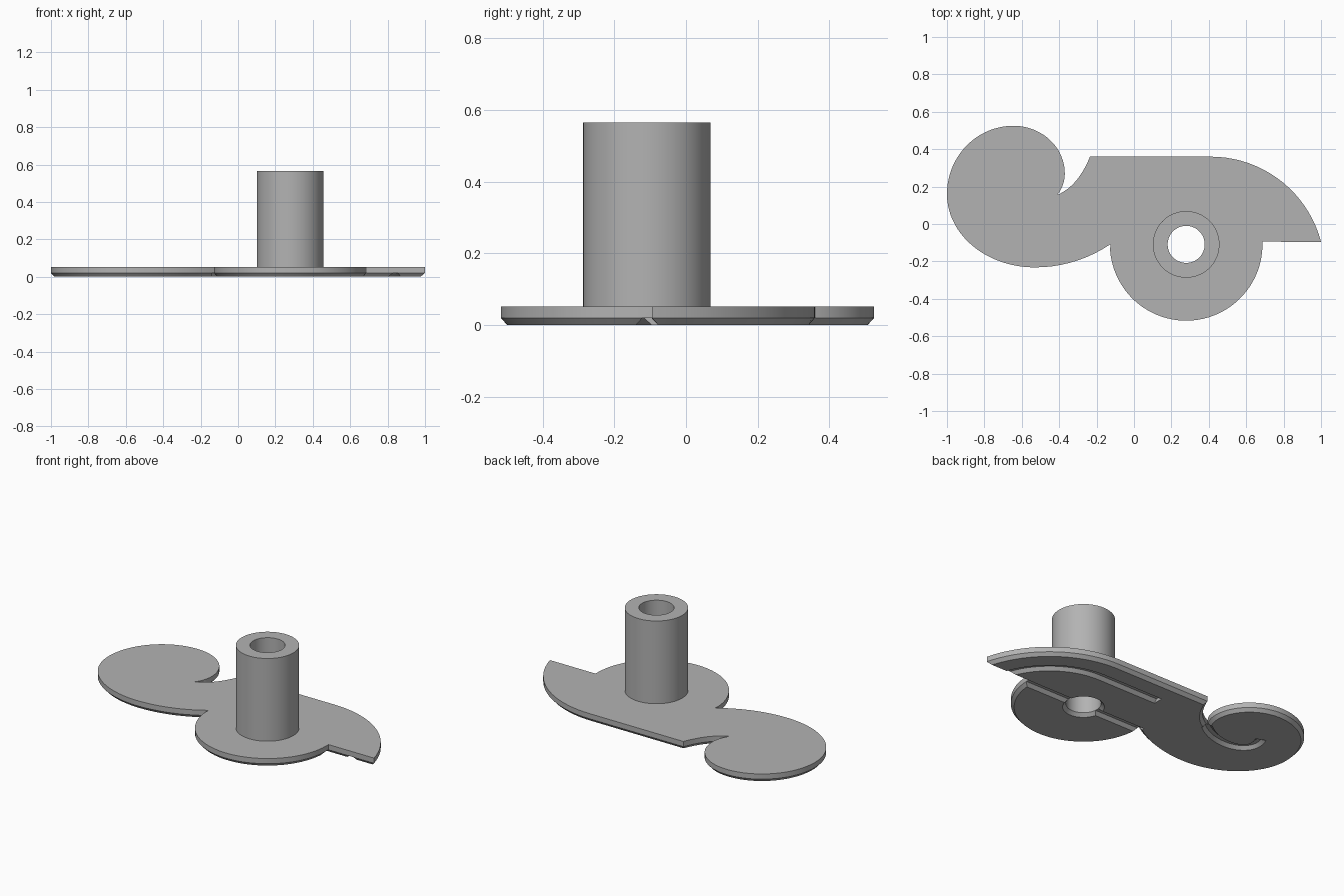
import bpy, bmesh, math
from mathutils import Vector
from mathutils.geometry import interpolate_bezier

cube = bpy.data.objects.get("Cube")
if cube:
    bpy.data.objects.remove(cube, do_unlink=True)

TOP, EDGE, BEVEL, HEIGHT = 0.052, 0.02, 0.018, 0.565
HUB = (0.279, -0.109)

grey = bpy.data.materials.new("plain_grey")
grey.use_nodes = True
colour = (0.45, 0.45, 0.45, 1)
grey.diffuse_color = colour
grey.node_tree.nodes["Principled BSDF"].inputs["Base Color"].default_value = colour


def arc(cx, cy, rx, ry, start, end):
    """Elliptical arc, angles in degrees."""
    n = max(3, round(abs(end - start) / 4))
    angles = [math.radians(start + (end - start) * i / n) for i in range(n + 1)]
    return [Vector((cx + rx * math.cos(a), cy + ry * math.sin(a))) for a in angles]


def bezier(*points):
    return [Vector(p[:2]) for p in interpolate_bezier(*[Vector((*p, 0)) for p in points], 24)]


def loft(name, rings, closed=False):
    """Skin equal rings of points; cap the ends unless the rings form a loop."""
    bm = bmesh.new()
    loops = [[bm.verts.new(p) for p in ring] for ring in rings]
    n = len(loops[0])
    pairs = list(zip(loops, loops[1:]))
    if closed:
        pairs.append((loops[-1], loops[0]))
    else:
        bm.faces.new(loops[0])
        bm.faces.new(loops[-1])
    for a, b in pairs:
        for i in range(n):
            j = (i + 1) % n
            bm.faces.new((a[i], a[j], b[j], b[i]))
    bmesh.ops.recalc_face_normals(bm, faces=bm.faces)
    mesh = bpy.data.meshes.new(name)
    bm.to_mesh(mesh)
    bm.free()
    mesh.materials.append(grey)
    ob = bpy.data.objects.new(name, mesh)
    bpy.context.collection.objects.link(ob)
    return ob


def circle(radius, z):
    return [(p.x, p.y, z) for p in arc(*HUB, radius, radius, 0, 360)[:-1]]


def inset(points, distance):
    """Mitred inward offset of a counterclockwise outline."""
    result = []
    for i, p in enumerate(points):
        d1 = (p - points[i - 1]).normalized()
        d2 = (points[(i + 1) % len(points)] - p).normalized()
        n1, n2 = Vector((-d1.y, d1.x)), Vector((-d2.y, d2.x))
        result.append(p + (n1 + n2) * distance / max(1 + n1.dot(n2), 0.4))
    return result


def groove(path):
    """Cutter with sloping walls and a flat floor, swept along a path."""
    rings = []
    for i, p in enumerate(path):
        t = (path[min(i + 1, len(path) - 1)] - path[max(i - 1, 0)]).normalized()
        side = Vector((-t.y, t.x))
        section = ((-0.04, -0.01), (0.04, -0.01), (0.0125, EDGE), (-0.0125, EDGE))
        rings.append([(*(p + side * w), z) for w, z in section])
    return loft("groove_cutter", rings)


def cut(target, cutter):
    cutter.hide_render = True
    mod = target.modifiers.new("cut", "BOOLEAN")
    mod.operation = "DIFFERENCE"
    mod.solver = "EXACT"
    mod.object = cutter
    bpy.context.view_layer.objects.active = target
    bpy.ops.object.modifier_apply(modifier=mod.name)
    bpy.data.objects.remove(cutter, do_unlink=True)


# Plate outline: curl, round hub lobe, pointed wing, hooked notch
outline = arc(-0.555, 0.27, 0.185, 0.185, -38, 0)
outline += arc(-0.645, 0.27, 0.275, 0.255, 0, 90)[1:]
outline += arc(-0.645, 0.16, 0.355, 0.365, 90, 180)[1:]
outline += arc(-0.53, 0.16, 0.47, 0.392, 180, 270)[1:]
outline += arc(-0.53, 0.488, 0.72, 0.72, 270, 304.2)[1:]
outline += arc(*HUB, 0.408, 0.408, 180, 362)[1:]
outline += arc(0.41, -0.25, 0.61, 0.61, 14.7, 90)
outline += bezier((-0.235, 0.361), (-0.275, 0.262), (-0.33, 0.19), (-0.409, 0.156))[:-1]

plate = loft("scroll_plate", [
    [(*p, 0) for p in inset(outline, BEVEL)],
    [(*p, EDGE) for p in outline],
    [(*p, TOP) for p in outline]])

# Underside grooves: wing line, hub lobe line, curl line
wing_line = arc(0.41, -0.25, 0.46, 0.46, 13, 90) + [Vector((0, 0.21))]
lobe_line = [Vector((-0.14, HUB[1])), Vector((0.71, HUB[1]))]
curl_line = bezier((-0.395, 0.168), (-0.56, 0.03), (-0.80, 0.08), (-0.72, 0.25))
for path in (wing_line, lobe_line, curl_line):
    cut(plate, groove(path))

# Countersunk bore through the plate
cut(plate, loft("bore_cutter", [circle(0.127, -0.01), circle(0.099, EDGE), circle(0.099, 0.1)]))

# Hollow hub standing on the plate
hub = loft("hub_tube", [circle(0.178, TOP), circle(0.178, HEIGHT),
                        circle(0.099, HEIGHT), circle(0.099, TOP)], closed=True)

for ob in (plate, hub):
    bpy.ops.object.select_all(action="DESELECT")
    ob.select_set(True)
    bpy.context.view_layer.objects.active = ob
    bpy.ops.object.shade_smooth_by_angle(angle=math.radians(25))
